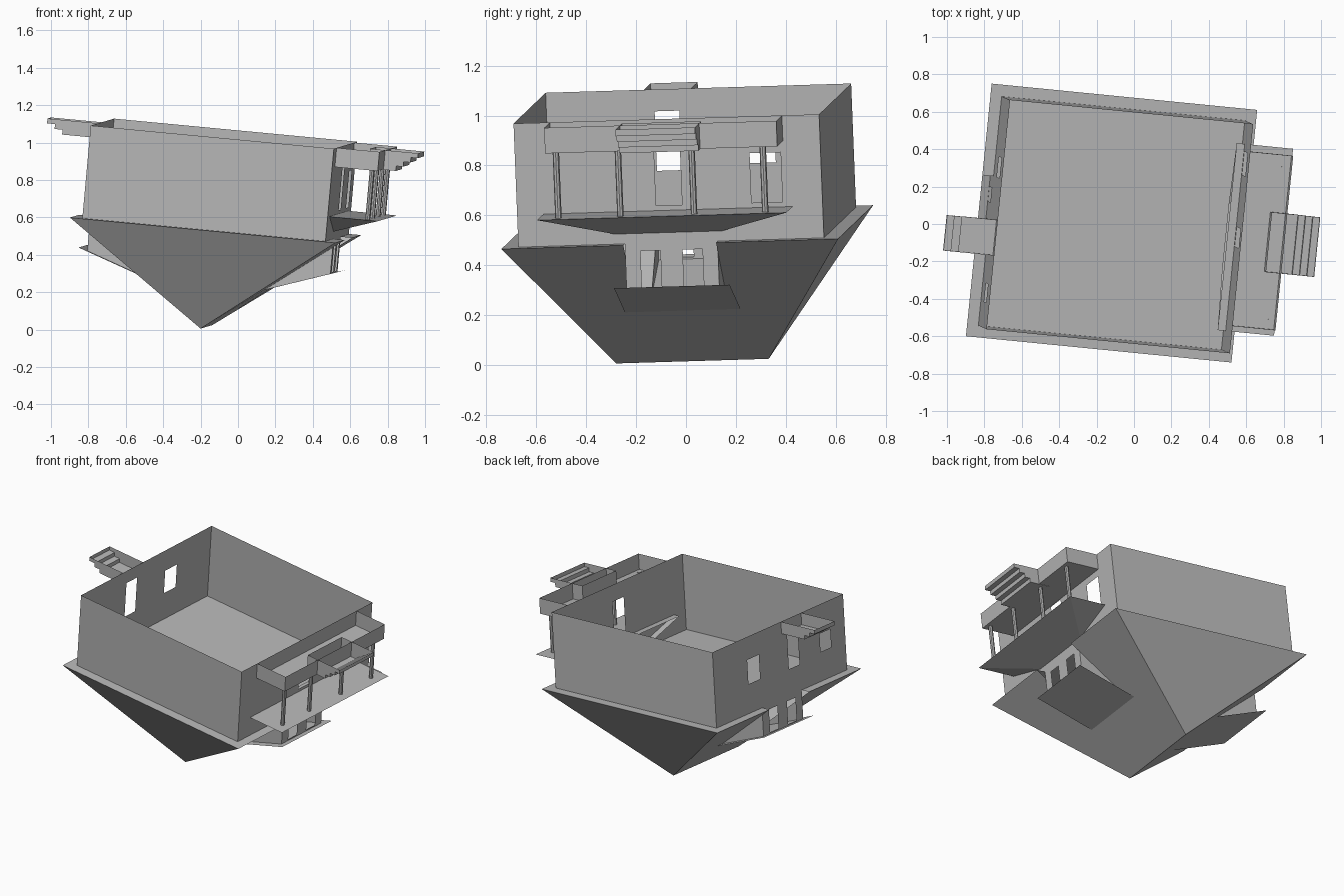
import bpy, bmesh
from mathutils import Matrix, Vector

if "Cube" in bpy.data.objects:
    bpy.data.objects.remove(bpy.data.objects["Cube"])

# Tilted frame of the overturned house (u across, v deep, w up)
U = Vector((0.990, -0.098, -0.094)).normalized()
V = Vector((0.103, 0.994, 0.030))
V = (V - U * V.dot(U)).normalized()
W = U.cross(V)
TILT = Matrix((U, V, W)).transposed().to_4x4()
TILT.translation = (-0.12, 0.005, 0.5525)

grey = bpy.data.materials.new("plain_grey")
grey.diffuse_color = (0.48, 0.48, 0.48, 1)
grey.use_nodes = True
grey.node_tree.nodes["Principled BSDF"].inputs["Base Color"].default_value = grey.diffuse_color


def add(name, faces):
    """Object from a short list of polygons in house coordinates."""
    bm = bmesh.new()
    for f in faces:
        bm.faces.new([bm.verts.new(p) for p in f])
    bmesh.ops.remove_doubles(bm, verts=bm.verts, dist=1e-5)
    bmesh.ops.recalc_face_normals(bm, faces=bm.faces)
    me = bpy.data.meshes.new(name)
    bm.to_mesh(me)
    bm.free()
    me.materials.append(grey)
    ob = bpy.data.objects.new(name, me)
    ob.matrix_world = TILT
    bpy.context.collection.objects.link(ob)
    return ob


def panel(u, v0, v1, w0, w1, holes):
    """Upright sheet at constant u with rectangular openings (v0, v1, w0, w1)."""
    vs = sorted({v0, v1, *[h[0] for h in holes], *[h[1] for h in holes]})
    ws = sorted({w0, w1, *[h[2] for h in holes], *[h[3] for h in holes]})
    out = []
    for a, b in zip(vs, vs[1:]):
        for c, d in zip(ws, ws[1:]):
            m, n = (a + b) / 2, (c + d) / 2
            if not any(h[0] < m < h[1] and h[2] < n < h[3] for h in holes):
                out.append([(u, a, c), (u, b, c), (u, b, d), (u, a, d)])
    return out


def merge_flat(ob):
    """Join coplanar cells of a panel."""
    bm = bmesh.new()
    bm.from_mesh(ob.data)
    bmesh.ops.dissolve_limit(bm, angle_limit=0.01, verts=bm.verts, edges=bm.edges)
    bm.to_mesh(ob.data)
    bm.free()


HU, HV, H = 0.656, 0.616, 0.498      # wall half sizes and height
EU, EV = 0.7165, 0.679               # eave half sizes
RD, RV = 0.54, 0.307                 # roof depth, ridge half length
DV, DR = 0.187, 0.233                # dormer wall and dormer roof half widths
DU, DW = 0.31, -0.307                # where the dormer roof meets the main roof

# House walls
merge_flat(add("porch_side_wall", panel(HU, -HV, HV, 0, H, [
    (-0.055, 0.05, 0.15, 0.39), (0.33, 0.455, 0.15, 0.35)])))
merge_flat(add("stair_side_wall", panel(-HU, -HV, HV, 0, H, [
    (-0.18, -0.08, 0.17, 0.41), (0.19, 0.30, 0.19, 0.35), (-0.48, -0.38, 0.19, 0.31)])))
for s, name in ((-1, "front_wall"), (1, "back_wall")):
    add(name, [[(-HU, s * HV, 0), (HU, s * HV, 0), (HU, s * HV, H), (-HU, s * HV, H)]])

# Ceiling with eaves, notched at both dormers
outline = []
for s in (1, -1):
    outline += [(s * EU, -s * EV, 0), (s * EU, -s * DV, 0), (s * HU, -s * DV, 0),
                (s * HU, s * DV, 0), (s * EU, s * DV, 0), (s * EU, s * EV, 0)]
add("ceiling_and_eaves", [outline])

# Hip roof with the ridge at the bottom
roof = []
for s in (-1, 1):
    roof.append([(-EU, s * EV, 0), (EU, s * EV, 0), (0, s * RV, -RD)])
    roof.append([(s * EU, -EV, 0), (s * EU, -DV, 0), (s * DU, -DV, DW), (s * DU, DV, DW),
                 (s * EU, DV, 0), (s * EU, EV, 0), (0, RV, -RD), (0, -RV, -RD)])
add("hip_roof", roof)

# Shed dormers on both long slopes
for s, name in ((1, "porch_side"), (-1, "stair_side")):
    wl = -0.188
    merge_flat(add(name + "_dormer_wall", panel(s * HU, -DV, DV, wl, 0, [
        (-0.125, -0.045, -0.18, -0.03), (0.045, 0.125, -0.18, -0.03)])))
    add(name + "_dormer_cheeks", [
        [(s * HU, t * DV, 0), (s * HU, t * DV, wl), (s * DU, t * DV, DW),
         (s * HU, t * DV, -RD * (1 - HU / EU))] for t in (-1, 1)])
    add(name + "_dormer_roof", [[(s * 0.70, -DR, -0.173), (s * 0.70, DR, -0.173),
                                 (s * DU, DR, DW), (s * DU, -DR, DW)]])

# Porch roof: flat soffit and half hip below it
a, b = (0.613, -0.51, 0.13), (0.613, 0.495, 0.13)
c, d = (0.917, 0.495, 0.13), (0.917, -0.51, 0.13)
e, f = (0.613, -0.18, 0.026), (0.613, 0.16, 0.026)
add("porch_roof", [[a, d, c, b], [d, c, f, e], [a, d, e], [c, b, f]])

# Porch deck, open on top
P0, P1, PV0, PV1, PW = HU, 0.887, -0.47, 0.466, 0.395
deck = [[(P0, PV0, PW), (P1, PV0, PW), (P1, PV1, PW), (P0, PV1, PW)],
        [(P1, PV0, PW), (P1, PV1, PW), (P1, PV1, H), (P1, PV0, H)]]
for v in (PV0, PV1):
    deck.append([(P0, v, PW), (P1, v, PW), (P1, v, H), (P0, v, H)])
add("porch_deck", deck)

# Porch posts
for i, v in enumerate((-0.43, -0.18, 0.117, 0.404)):
    bm = bmesh.new()
    bmesh.ops.create_cone(bm, cap_ends=True, segments=8, radius1=0.013, radius2=0.013,
                          depth=0.27, matrix=Matrix.Translation((0.853, v, 0.263)))
    post = add("porch_post_%d" % (i + 1), [])
    bm.to_mesh(post.data)
    bm.free()


def stairs(name, inner, outer, tread, count, low, v0, v1):
    """Overturned steps: stepped underside, closed cheeks, open top."""
    rise = (H - low) / count
    step = tread if outer > inner else -tread
    prof = [(outer, H)]
    for i in range(count):
        u = outer - i * step
        prof += [(u, H - (i + 1) * rise)]
        prof += [(u - step if i < count - 1 else inner, H - (i + 1) * rise)]
    prof.append((inner, H))
    faces = [[(u, v, w) for u, w in prof] for v in (v0, v1)]
    for (p, q), (r, t) in zip(prof, prof[1:]):
        faces.append([(p, v0, q), (p, v1, q), (r, v1, t), (r, v0, t)])
    if abs(inner) <= HU:              # stairs against the wall need no end sheet
        faces.pop()
    add(name, faces)


stairs("porch_stairs", 0.805, 1.065, 0.037, 4, 0.393, -0.165, 0.155)
stairs("side_stairs", -HU, -0.93, 0.043, 3, 0.42, -0.22, -0.03)
